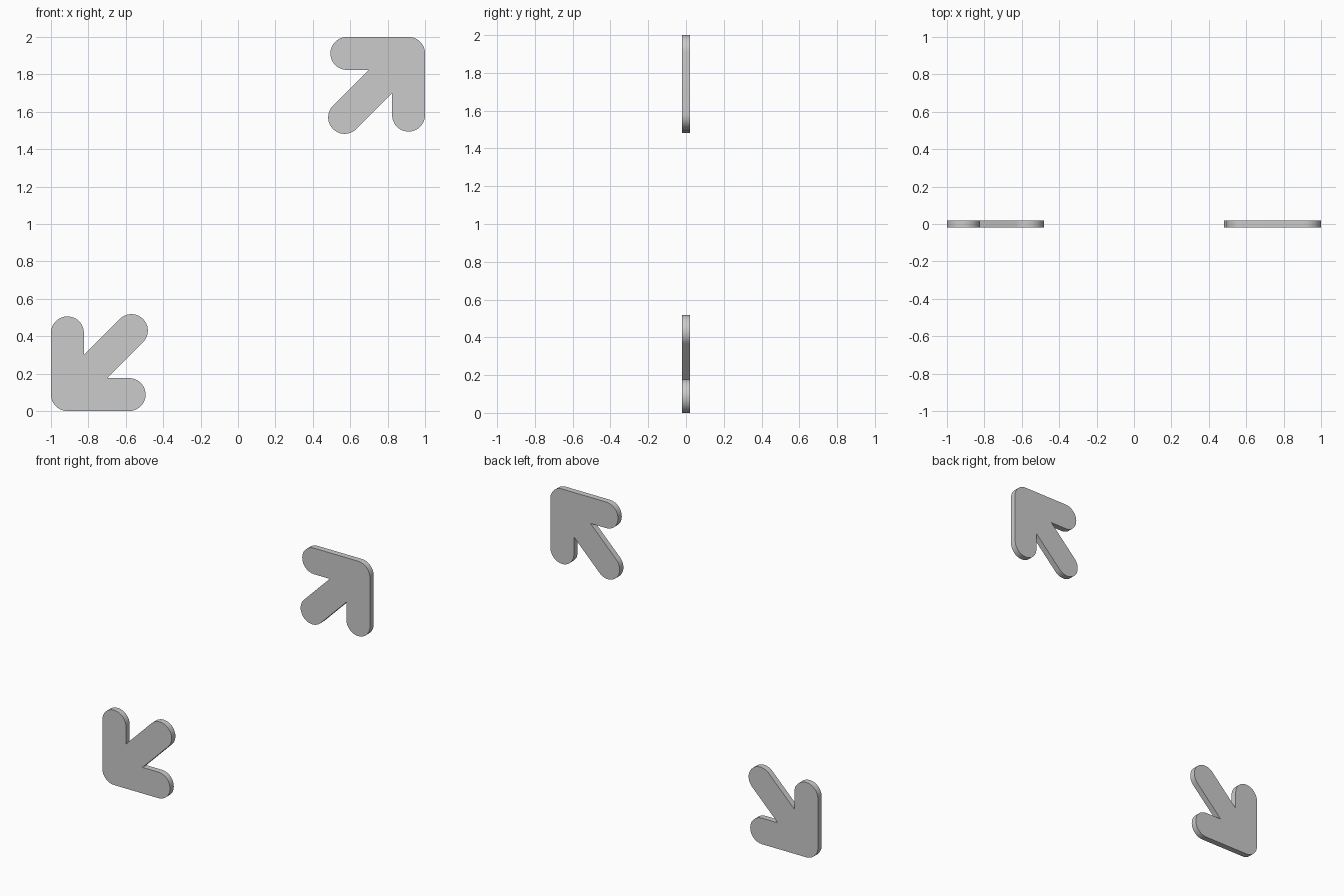
import bpy, bmesh
from math import radians, sin, cos, sqrt

if "Cube" in bpy.data.objects:
    bpy.data.objects.remove(bpy.data.objects["Cube"])

R = 0.088      # half width of every bar
BAR = 0.418    # cap centre of the two head bars, measured from the corner
SHAFT = 0.43   # cap centre of the diagonal shaft
HALF = 0.02    # half thickness


def arc(cx, cz, start, end, steps):
    return [(cx + R * cos(radians(start + (end - start) * i / steps)),
             cz + R * sin(radians(start + (end - start) * i / steps)))
            for i in range(steps + 1)]


# Arrow outline with its tip corner at the origin, pointing down and left
notch = 2 * R + sqrt(2) * R
outline = (arc(R, R, 180, 270, 12)
           + arc(BAR, R, -90, 90, 24) + [(notch, 2 * R)]
           + arc(SHAFT, SHAFT, -45, 135, 24) + [(2 * R, notch)]
           + arc(R, BAR, 0, 180, 24))


def arrow(name, side):
    # side -1 is the lower left arrow, +1 the same arrow turned half round
    bm = bmesh.new()
    verts = [bm.verts.new((side * (1 - u), -HALF, 1 + side * (1 - v)))
             for u, v in outline]
    face = bm.faces.new(verts)
    out = bmesh.ops.extrude_face_region(bm, geom=[face])
    moved = [g for g in out["geom"] if isinstance(g, bmesh.types.BMVert)]
    bmesh.ops.translate(bm, verts=moved, vec=(0, 2 * HALF, 0))
    bmesh.ops.recalc_face_normals(bm, faces=bm.faces)
    mesh = bpy.data.meshes.new(name)
    bm.to_mesh(mesh)
    bm.free()
    obj = bpy.data.objects.new(name, mesh)
    bpy.context.collection.objects.link(obj)
    bpy.ops.object.select_all(action='DESELECT')
    obj.select_set(True)
    bpy.context.view_layer.objects.active = obj
    bpy.ops.object.shade_smooth_by_angle(angle=radians(30))


# Two arrows pointing to opposite corners
arrow("lower_left_arrow", -1)
arrow("upper_right_arrow", 1)
